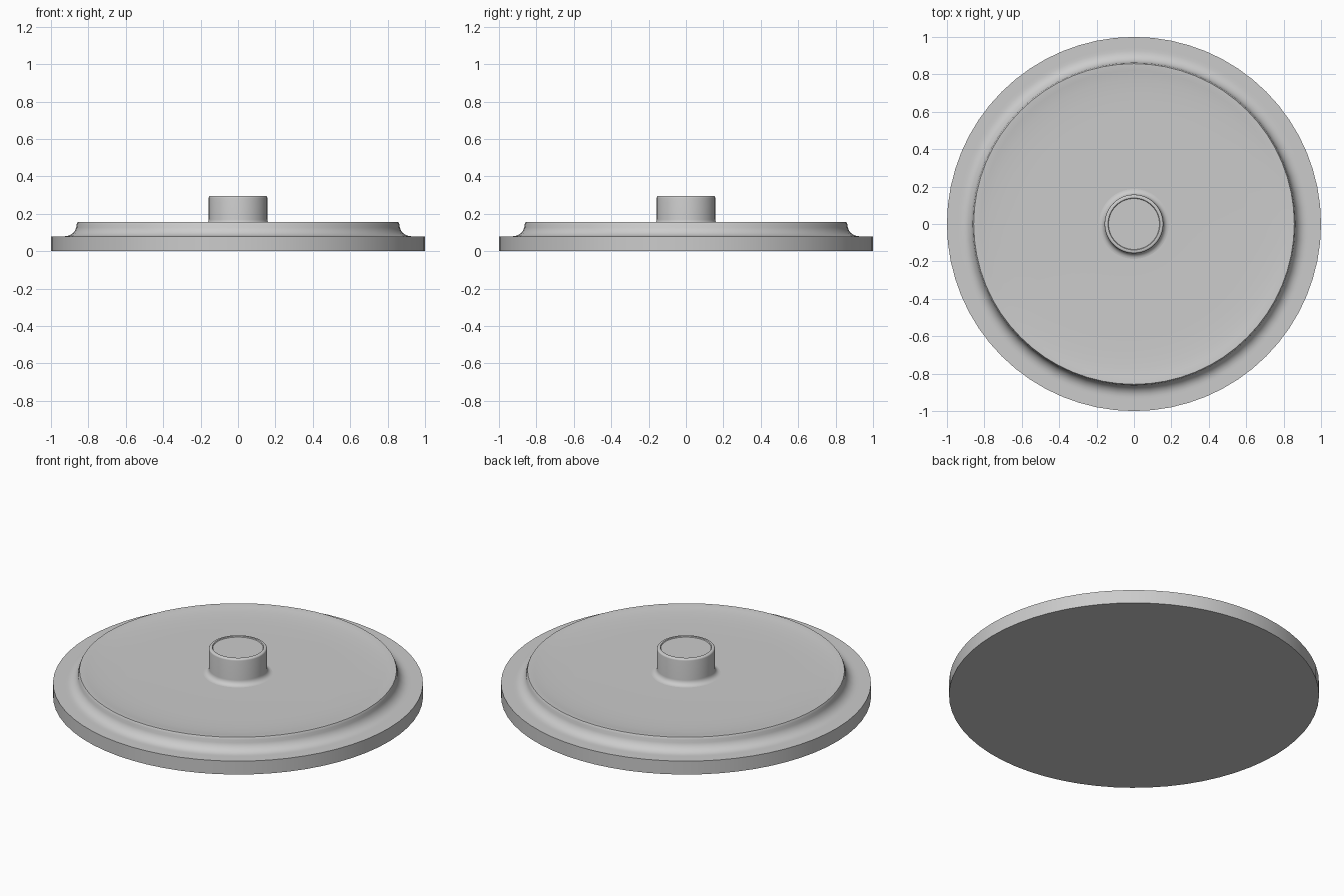
import bpy
import bmesh
import math

cube = bpy.data.objects.get("Cube")
if cube:
    bpy.data.objects.remove(cube, do_unlink=True)

SEGMENTS = 64

grey = bpy.data.materials.new("plain grey")
grey.use_nodes = True
colour = (0.6, 0.6, 0.6, 1)
grey.diffuse_color = colour
grey.node_tree.nodes["Principled BSDF"].inputs["Base Color"].default_value = colour


def arc(cx, cz, radius, start, end, steps=6):
    """Points on an arc in the profile plane, angles in degrees."""
    angles = [math.radians(start + (end - start) * i / steps) for i in range(steps + 1)]
    return [(cx + radius * math.cos(a), cz + radius * math.sin(a)) for a in angles]


def lathe(name, profile):
    """Revolve a radius/height profile, closing both ends on the axis."""
    bm = bmesh.new()
    rings = []
    for r, z in profile:
        rings.append([bm.verts.new((r * math.cos(a), r * math.sin(a), z))
                      for a in (math.tau * i / SEGMENTS for i in range(SEGMENTS))])
    for low, high in zip(rings, rings[1:]):
        for i in range(SEGMENTS):
            j = (i + 1) % SEGMENTS
            bm.faces.new((low[i], low[j], high[j], high[i]))
    bm.faces.new(rings[0][::-1])
    bm.faces.new(rings[-1])
    mesh = bpy.data.meshes.new(name)
    bm.to_mesh(mesh)
    bm.free()
    mesh.materials.append(grey)
    obj = bpy.data.objects.new(name, mesh)
    bpy.context.collection.objects.link(obj)
    bpy.ops.object.select_all(action="DESELECT")
    obj.select_set(True)
    bpy.context.view_layer.objects.active = obj
    bpy.ops.object.shade_smooth_by_angle(angle=math.radians(35))
    return obj


# Lid: straight rim, coved step, narrow lip and a shallow dished top
rim = [(1, 0), (1, 0.08), (0.94, 0.08)]
cove = arc(0.925, 0.142, 0.062, 270, 180)
lip = [(0.86, 0.15), (0.857, 0.156), (0.848, 0.156)]
dish = [(0.82, 0.151), (0.77, 0.146), (0.7, 0.142), (0.6, 0.14), (0.2, 0.14)]
lathe("lid", rim + cove + lip + dish)

# Knob: soft foot, rounded upper edge and a slightly sunken cap
foot = arc(0.187, 0.17, 0.03, 270, 180)
edge = arc(0.147, 0.285, 0.01, 0, 90, 4)
cap = [(0.139, 0.295), (0.136, 0.29)]
lathe("knob", [(0.187, 0.135)] + foot + edge + cap)
